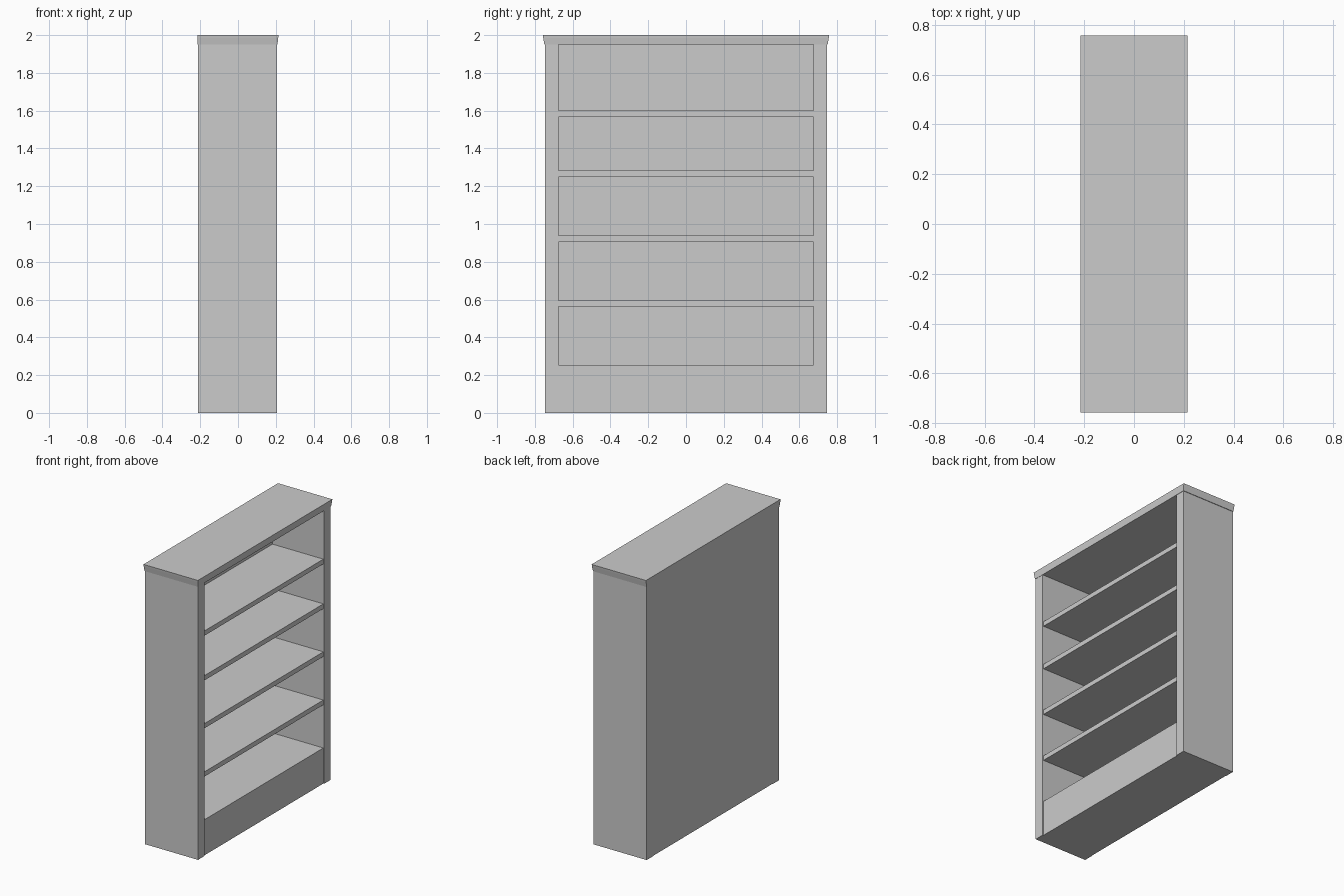
import bpy, bmesh

if "Cube" in bpy.data.objects:
    bpy.data.objects.remove(bpy.data.objects["Cube"])


def box(name, x0, x1, y0, y1, z0, z1):
    """Axis-aligned box between the given bounds."""
    bm = bmesh.new()
    bmesh.ops.create_cube(bm, size=1.0)
    for v in bm.verts:
        v.co.x = x1 if v.co.x > 0 else x0
        v.co.y = y1 if v.co.y > 0 else y0
        v.co.z = z1 if v.co.z > 0 else z0
    return finish(name, bm)


def finish(name, bm):
    bmesh.ops.recalc_face_normals(bm, faces=bm.faces)
    mesh = bpy.data.meshes.new(name)
    bm.to_mesh(mesh)
    bm.free()
    obj = bpy.data.objects.new(name, mesh)
    bpy.context.collection.objects.link(obj)
    return obj


BACK, FRONT = -0.212, 0.207
INNER, OUTER = 0.675, 0.746
TOP = 1.95

# Side uprights
box("left_side", BACK, FRONT, -OUTER, -INNER, 0, TOP)
box("right_side", BACK, FRONT, INNER, OUTER, 0, TOP)

# Solid plinth and thin back panel between the sides
box("base", BACK + 0.003, FRONT - 0.006, -INNER, INNER, 0, 0.254)
box("back_panel", BACK + 0.001, BACK + 0.012, -INNER, INNER, 0.254, TOP)

# Shelves, named by underside height order
for i, z in enumerate((0.562, 0.906, 1.248, 1.567)):
    box(f"shelf_{i + 1}", BACK + 0.012, FRONT - 0.006, -INNER, INNER, z, z + 0.034)

# Crown: flared rim lofted from stacked rectangles (x0, x1, half width, z)
bm = bmesh.new()
rings = []
for x0, x1, y, z in ((-0.213, 0.209, 0.75, TOP),
                     (-0.215, 0.213, 0.756, 1.985),
                     (-0.215, 0.214, 0.758, 2.0)):
    rings.append([bm.verts.new((px, py, z))
                  for px, py in ((x0, -y), (x1, -y), (x1, y), (x0, y))])
for lo, hi in zip(rings, rings[1:]):
    for k in range(4):
        n = (k + 1) % 4
        bm.faces.new((lo[k], lo[n], hi[n], hi[k]))
bm.faces.new(rings[0][::-1])
bm.faces.new(rings[-1])
finish("crown", bm)
